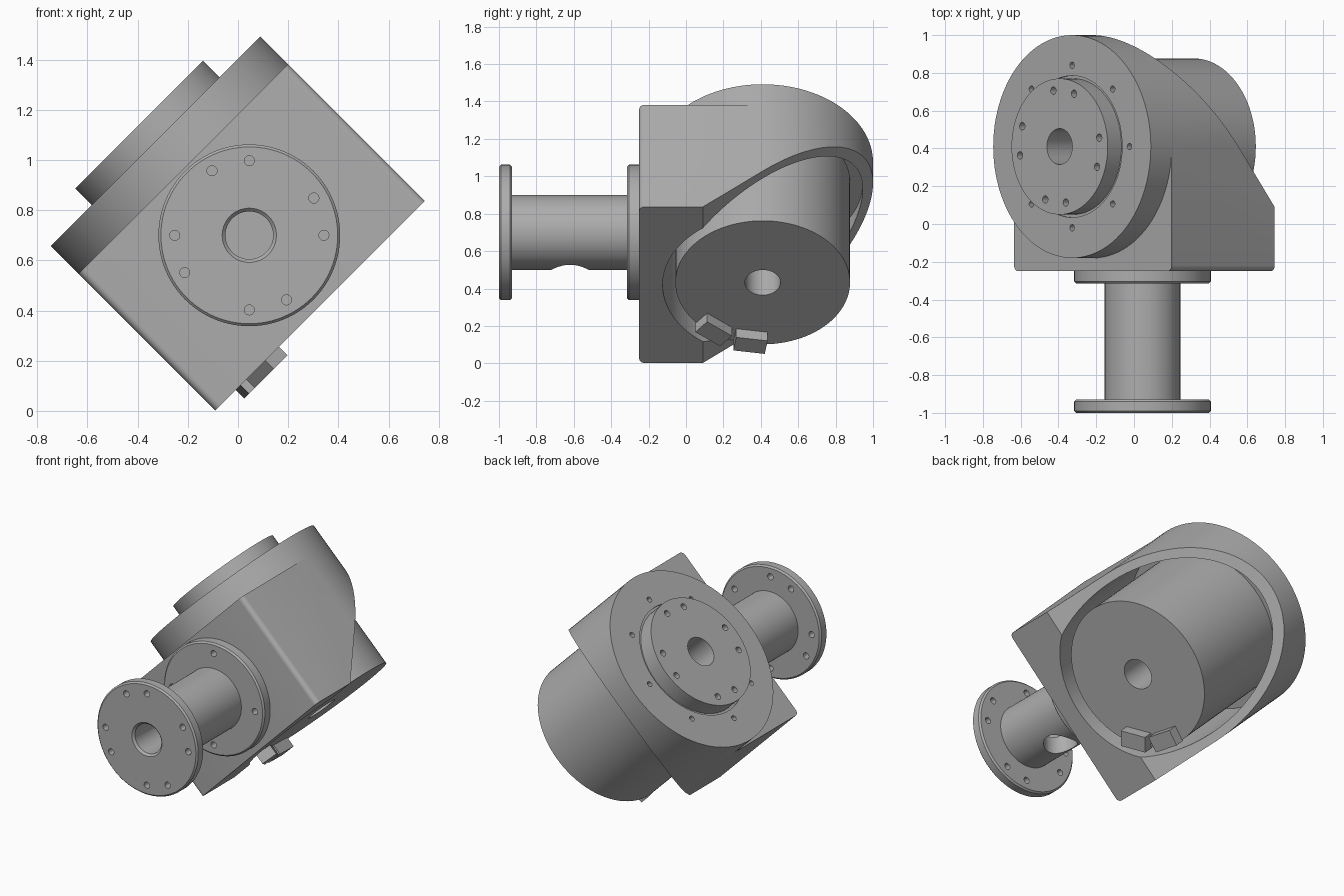
import bpy, bmesh
from math import radians, cos, sin, pi
from mathutils import Matrix, Vector

cube = bpy.data.objects.get("Cube")
if cube:
    bpy.data.objects.remove(cube, do_unlink=True)

metal = bpy.data.materials.new("plain_grey_metal")
metal.use_nodes = True
GREY = (0.42, 0.42, 0.42, 1)
metal.diffuse_color = GREY
for node in metal.node_tree.nodes:
    if node.type == 'BSDF_PRINCIPLED':
        node.inputs["Base Color"].default_value = GREY

# Local frames: the tilted main axis, and the horizontal spool axis (local z runs forward)
TILT = Matrix.Rotation(radians(-45), 4, 'Y') @ Matrix.Translation((0.528, 0.41, 0))
SPOOL = Matrix.Translation((0.045, 0, 0.70)) @ Matrix.Rotation(radians(90), 4, 'X')


def make(name, bm, frame):
    bmesh.ops.recalc_face_normals(bm, faces=bm.faces)
    mesh = bpy.data.meshes.new(name)
    bm.to_mesh(mesh)
    bm.free()
    mesh.transform(frame)
    mesh.materials.append(metal)
    ob = bpy.data.objects.new(name, mesh)
    bpy.context.collection.objects.link(ob)
    return ob


def lathe(name, profile, frame):
    """Revolve a closed (radius, height) outline about local z."""
    bm = bmesh.new()
    vs = [bm.verts.new((r, 0, h)) for r, h in profile]
    es = [bm.edges.new((vs[i - 1], vs[i])) for i in range(len(vs))]
    bmesh.ops.spin(bm, geom=vs + es, cent=(0, 0, 0), axis=(0, 0, 1),
                   angle=2 * pi, steps=96, use_merge=True)
    bmesh.ops.remove_doubles(bm, verts=bm.verts, dist=1e-5)
    return make(name, bm, frame)


def rods(name, spots, radius, low, high, frame, segments=20):
    """Several parallel cylinders in one mesh, used as cutters."""
    bm = bmesh.new()
    for x, y in spots:
        bmesh.ops.create_cone(bm, cap_ends=True, segments=segments, radius1=radius,
                              radius2=radius, depth=high - low,
                              matrix=Matrix.Translation((x, y, (low + high) / 2)))
    return make(name, bm, frame)


def ring(radius, angles):
    return [(radius * cos(radians(a)), radius * sin(radians(a))) for a in angles]


def cut(ob, cutter):
    cutter.hide_render = True
    mod = ob.modifiers.new("cut", 'BOOLEAN')
    mod.operation = 'DIFFERENCE'
    mod.solver = 'EXACT'
    mod.object = cutter
    bpy.context.view_layer.objects.active = ob
    bpy.ops.object.modifier_apply(modifier=mod.name)
    bpy.data.objects.remove(cutter, do_unlink=True)


# Housing: rounded-end block, sliced by a sloping plane and bored for the drum
R, FRONT, BASE, TOP = 0.59, -0.66, 0.065, 0.836
FILLET = 0.03
outline = [(R * cos(pi * i / 48), R * sin(pi * i / 48)) for i in range(49)]
for side in (-1, 1):
    corner = [(side * (R - FILLET + FILLET * cos(a)), FRONT + FILLET - FILLET * sin(a))
              for a in (pi / 12 * k for k in range(7))]
    outline += corner if side < 0 else corner[::-1]
bm = bmesh.new()
face = bm.faces.new([bm.verts.new((x, y, BASE)) for x, y in outline])
grown = bmesh.ops.extrude_face_region(bm, geom=[face])["geom"]
bmesh.ops.translate(bm, vec=(0, 0, TOP - BASE),
                    verts=[g for g in grown if isinstance(g, bmesh.types.BMVert)])
cutline = bmesh.ops.bisect_plane(bm, geom=bm.verts[:] + bm.edges[:] + bm.faces[:],
                                 plane_co=(0, -0.32, BASE),
                                 plane_no=Vector((0, 0.775, -0.915)), clear_outer=True)
bmesh.ops.holes_fill(bm, edges=[e for e in bm.edges if e.is_boundary], sides=0)
housing = make("housing", bm, TILT)
cut(housing, rods("cavity_cutter", [(0, 0)], 0.535, -0.1, 0.95, TILT, 96))

# Drum inside the housing
BORE = 0.095
drum = lathe("drum", [(BORE, 0.083), (0.467, 0.083), (0.467, 0.84), (BORE, 0.84)], TILT)

# Large flange with raised hub and bolt circles
FACE, HUB = 0.992, 1.085
flange = lathe("large_flange", [(BORE, TOP), (R, TOP), (R, FACE), (0.375, FACE),
                                (0.375, FACE - 0.01), (0.36, FACE - 0.01),
                                (0.36, HUB), (BORE, HUB)], TILT)
cut(flange, rods("flange_hole_cutter", ring(0.43, range(0, 360, 45)), 0.017,
                 FACE - 0.06, FACE + 0.02, TILT))
hub_angles = [a + 90 * k for k in range(4) for a in (9, -21)]
cut(flange, rods("hub_hole_cutter", ring(0.3, hub_angles), 0.02,
                 HUB - 0.06, HUB + 0.02, TILT))

# Terminal blocks under the drum edge
for label, angle in (("left", 189), ("right", 219)):
    bm = bmesh.new()
    bmesh.ops.create_cube(bm, size=1, matrix=Matrix.Rotation(radians(angle), 4, 'Z')
                          @ Matrix.Translation((0.417, 0, 0.054))
                          @ Matrix.Diagonal((0.1, 0.17, 0.072, 1)))
    make("terminal_block_" + label, bm, TILT)

# Spool: tube with a flange at each end, bore with a chamfered mouth
C = 0.01
spool = lathe("spool", [(0, 0.245), (0.362, 0.245), (0.362, 0.315 - C), (0.362 - C, 0.315),
                        (0.2, 0.315), (0.2, 0.93), (0.362 - C, 0.93), (0.362, 0.93 + C),
                        (0.362, 1 - C), (0.362 - C, 1), (0.108, 1), (BORE, 0.987),
                        (BORE, 0.26), (0, 0.26)], SPOOL)
quarters = [0, 90, 180, 270]
cut(spool, rods("outer_bolt_cutter", ring(0.297, quarters + [a + 30 for a in quarters]),
                0.02, 0.9, 1.05, SPOOL))
cut(spool, rods("inner_bolt_cutter", ring(0.297, quarters), 0.02, 0.26, 0.34, SPOOL))
# Round access port in the underside of the tube
cut(spool, rods("port_cutter", [(0.045, -0.62)], 0.1, 0.4, 0.7, Matrix.Identity(4), 48))

# Smooth curved walls, keep edges crisp
bpy.ops.object.select_all(action='DESELECT')
for ob in (housing, drum, flange, spool):
    ob.select_set(True)
    bpy.context.view_layer.objects.active = ob
bpy.ops.object.shade_smooth_by_angle(angle=radians(30))
